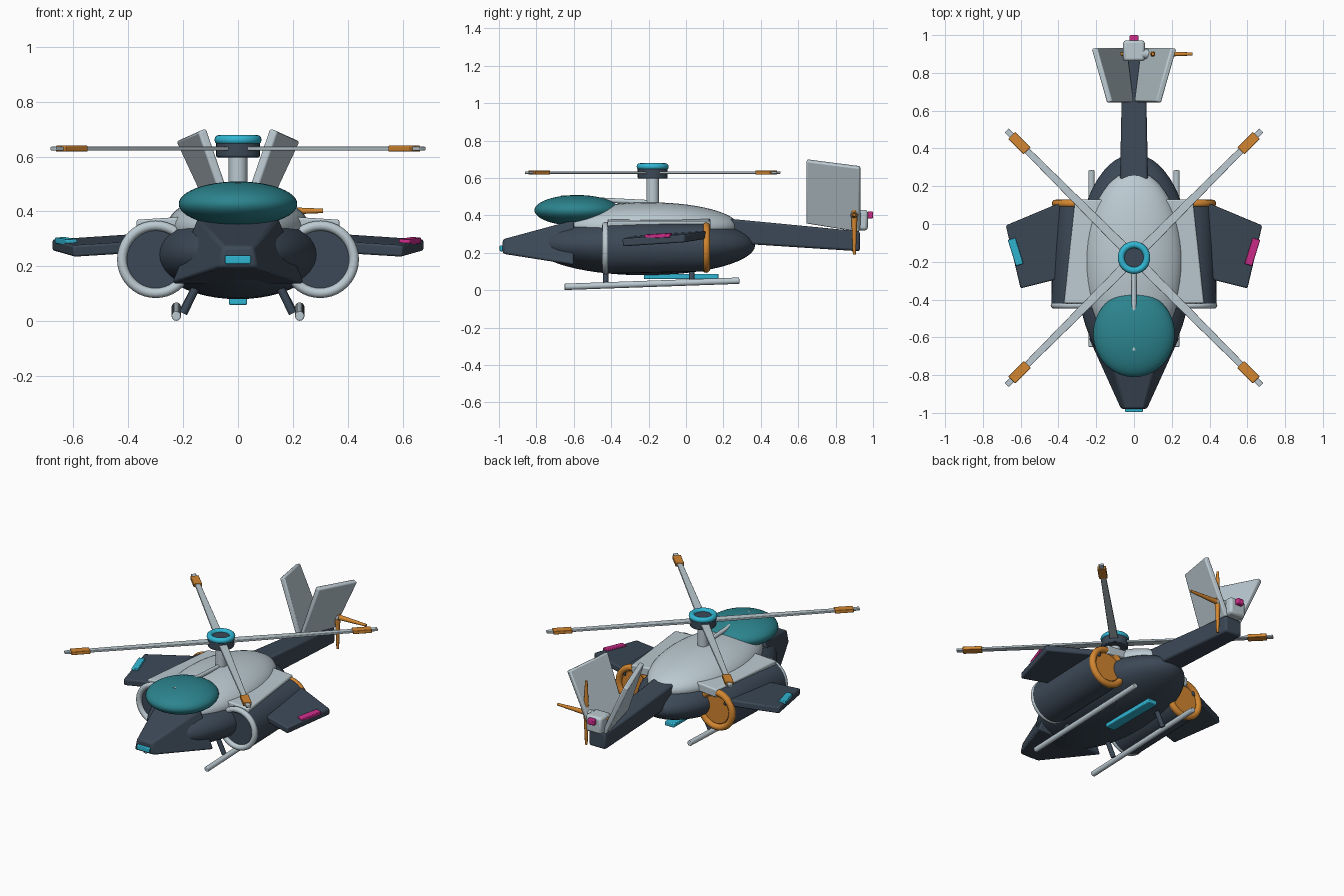
import bpy, bmesh, math
from mathutils import Vector, Matrix

if "Cube" in bpy.data.objects:
    bpy.data.objects.remove(bpy.data.objects["Cube"])


def material(name, rgb):
    m = bpy.data.materials.new(name)
    m.diffuse_color = (*rgb, 1)
    m.use_nodes = True
    m.node_tree.nodes["Principled BSDF"].inputs["Base Color"].default_value = m.diffuse_color
    return m


DARK = material("dark slate", (0.045, 0.066, 0.095))
LIGHT = material("pale grey", (0.50, 0.59, 0.64))
TEAL = material("teal glass", (0.025, 0.23, 0.27))
CYAN = material("bright cyan", (0.03, 0.47, 0.65))
ORANGE = material("orange", (0.65, 0.24, 0.03))
PINK = material("magenta", (0.62, 0.025, 0.26))


def finish(name, bm, mat, bevel=0.0, angle=40):
    bmesh.ops.recalc_face_normals(bm, faces=bm.faces)
    me = bpy.data.meshes.new(name)
    bm.to_mesh(me)
    bm.free()
    ob = bpy.data.objects.new(name, me)
    bpy.context.collection.objects.link(ob)
    me.materials.append(mat)
    if bevel:
        b = ob.modifiers.new("bevel", "BEVEL")
        b.width, b.segments, b.limit_method = bevel, 2, "ANGLE"
    bpy.ops.object.select_all(action="DESELECT")
    ob.select_set(True)
    bpy.context.view_layer.objects.active = ob
    bpy.ops.object.shade_smooth_by_angle(angle=math.radians(angle))
    return ob


def ellipsoid(name, c, r, mat):
    bm = bmesh.new()
    # poles along y so the body rings run across the craft
    rot = Matrix.Rotation(math.pi / 2, 4, "X")
    bmesh.ops.create_uvsphere(bm, u_segments=48, v_segments=28, radius=1)
    bmesh.ops.transform(bm, verts=bm.verts,
                        matrix=Matrix.Translation(c) @ Matrix.Diagonal((*r, 1)) @ rot)
    return finish(name, bm, mat)


def rod(name, p, q, r1, r2, mat, bevel=0.0, seg=32):
    p, q = Vector(p), Vector(q)
    bm = bmesh.new()
    bmesh.ops.create_cone(bm, cap_ends=True, segments=seg, radius1=r1, radius2=r2,
                          depth=(q - p).length)
    rot = (q - p).to_track_quat("Z", "Y").to_matrix().to_4x4()
    bmesh.ops.transform(bm, verts=bm.verts, matrix=Matrix.Translation((p + q) / 2) @ rot)
    return finish(name, bm, mat, bevel)


def torus(name, c, axis, major, minor, mat):
    bpy.ops.mesh.primitive_torus_add(
        location=c, major_radius=major, minor_radius=minor, major_segments=40,
        minor_segments=12, rotation=(math.pi / 2 if axis == "Y" else 0, 0, 0))
    ob = bpy.context.object
    ob.name = name
    ob.data.materials.append(mat)
    bpy.ops.object.shade_smooth()


def loft(name, a, b, mat, bevel=0.008):
    """Solid between two four-sided sections."""
    bm = bmesh.new()
    va = [bm.verts.new(p) for p in a]
    vb = [bm.verts.new(p) for p in b]
    bm.faces.new(va)
    bm.faces.new(vb)
    for i in range(4):
        j = (i + 1) % 4
        bm.faces.new((va[i], va[j], vb[j], vb[i]))
    return finish(name, bm, mat, bevel)


def plate(name, pts, thick, mat, bevel=0.008):
    pts = [Vector(p) for p in pts]
    n = (pts[2] - pts[0]).cross(pts[3] - pts[1]).normalized() * thick / 2
    return loft(name, [p - n for p in pts], [p + n for p in pts], mat, bevel)


def box(name, c, size, mat, bevel=0.005):
    x, y, z = c
    a, b, h = (v / 2 for v in size)
    sec = [(-a, -b), (a, -b), (a, b), (-a, b)]
    return loft(name, [(x + u, y + v, z - h) for u, v in sec],
                [(x + u, y + v, z + h) for u, v in sec], mat, bevel)


def section(y, bottom, top, z0, z1):
    return [(-bottom, y, z0), (bottom, y, z0), (top, y, z1), (-top, y, z1)]


# Fuselage, upper shell, canopy, nose and boom
ellipsoid("fuselage", (0, -0.22, 0.242), (0.305, 0.59, 0.162), DARK)
ellipsoid("upper_shell", (0, -0.2, 0.34), (0.26, 0.48, 0.13), LIGHT)
ellipsoid("canopy", (0, -0.583, 0.427), (0.216, 0.227, 0.082), TEAL)
rod("canopy_spine", (0, -0.67, 0.493), (0, -0.15, 0.467), 0.013, 0.013, LIGHT)
loft("nose", section(-0.98, 0.07, 0.055, 0.195, 0.272),
     section(-0.6, 0.245, 0.15, 0.135, 0.375), DARK, 0.012)
box("nose_lamp", (0, -0.985, 0.224), (0.094, 0.022, 0.032), CYAN)
loft("tail_boom", section(0.2, 0.075, 0.075, 0.255, 0.385),
     section(0.93, 0.06, 0.06, 0.208, 0.315), DARK, 0.012)
box("belly_lamp", (0, -0.025, 0.073), (0.066, 0.4, 0.028), CYAN)

# Mast, rotor hub and four blades
Y = -0.178
rod("rotor_mast", (0, Y, 0.42), (0, Y, 0.61), 0.034, 0.034, LIGHT)
rod("rotor_hub", (0, Y, 0.597), (0, Y, 0.662), 0.08, 0.08, DARK, 0.006)
torus("hub_ring", (0, Y, 0.661), "Z", 0.068, 0.018, CYAN)
for i in range(4):
    turn = Matrix.Translation((0, Y, 0.629)) @ Matrix.Rotation(math.radians(45 + 90 * i), 4, "Z")

    def span(name, r0, r1, w0, w1, h, mat):
        ends = [[turn @ Vector((r, u * w, v * h)) for u, v in ((-1, -1), (1, -1), (1, 1), (-1, 1))]
                for r, w in ((r0, w0), (r1, w1))]
        loft(name, *ends, mat, 0.003)
    span(f"rotor_blade_{i}", 0.05, 0.953, 0.026, 0.015, 0.007, LIGHT)
    span(f"blade_tip_{i}", 0.80, 0.915, 0.026, 0.026, 0.011, ORANGE)

for s, side in ((-1, "left"), (1, "right")):
    # Engine pod with intake ring and exhaust
    x = 0.3 * s
    rod(f"{side}_engine", (x, -0.425, 0.226), (x, 0.1, 0.228), 0.138, 0.128, DARK)
    torus(f"{side}_intake_ring", (x, -0.43, 0.225), "Y", 0.123, 0.018, LIGHT)
    torus(f"{side}_exhaust_ring", (x, 0.108, 0.228), "Y", 0.114, 0.021, ORANGE)
    rod(f"{side}_exhaust_plug", (x, 0.09, 0.228), (x, 0.112, 0.228), 0.11, 0.09, ORANGE)
    # Shoulder fairing joining pod and shell
    plate(f"{side}_shoulder", [(0.16 * s, -0.42, 0.355), (0.37 * s, -0.42, 0.342),
                               (0.31 * s, 0.13, 0.342), (0.16 * s, 0.13, 0.355)], 0.055, LIGHT)
    # Stub wing and its lamp
    plate(f"{side}_wing", [(0.36 * s, -0.28, 0.27), (0.60 * s, -0.34, 0.255),
                           (0.678 * s, -0.008, 0.277), (0.36 * s, 0.125, 0.298)], 0.042, DARK)
    plate(f"{side}_wing_lamp", [(0.625 * s, -0.222, 0.286), (0.668 * s, -0.085, 0.294),
                                (0.628 * s, -0.073, 0.296), (0.585 * s, -0.21, 0.288)],
          0.022, CYAN if s < 0 else PINK, 0.004)
    # Slanted tail fin
    plate(f"{side}_tail_fin", [(0.015 * s, 0.645, 0.36), (0.05 * s, 0.93, 0.315),
                               (0.212 * s, 0.93, 0.66), (0.13 * s, 0.645, 0.697)], 0.032, LIGHT)
    # Landing skid and struts
    rod(f"{side}_skid", (0.225 * s, -0.65, 0.018), (0.225 * s, 0.285, 0.051), 0.017, 0.017,
        LIGHT, 0.004)
    for y, z in ((-0.43, 0.028), (0.03, 0.034)):
        rod(f"{side}_skid_strut", (0.14 * s, y, 0.15), (0.2 * s, y, z), 0.015, 0.015, DARK, seg=16)

# Tail rotor gearbox, tail lamp and tail rotor
box("tail_gearbox", (0, 0.917, 0.375), (0.114, 0.11, 0.11), LIGHT, 0.015)
box("tail_lamp", (0, 0.984, 0.402), (0.046, 0.032, 0.036), PINK)
rod("tail_rotor_shaft", (0.04, 0.9, 0.402), (0.115, 0.9, 0.402), 0.03, 0.018, LIGHT)
hub = Vector((0.1, 0.9, 0.402))
for i in range(4):
    d = Vector((math.cos(i * math.pi / 2), 0, math.sin(i * math.pi / 2)))
    reach = 0.18 if i == 2 else 0.21
    rod(f"tail_rotor_blade_{i}", hub, hub + d * reach, 0.017, 0.008, ORANGE, seg=12)
